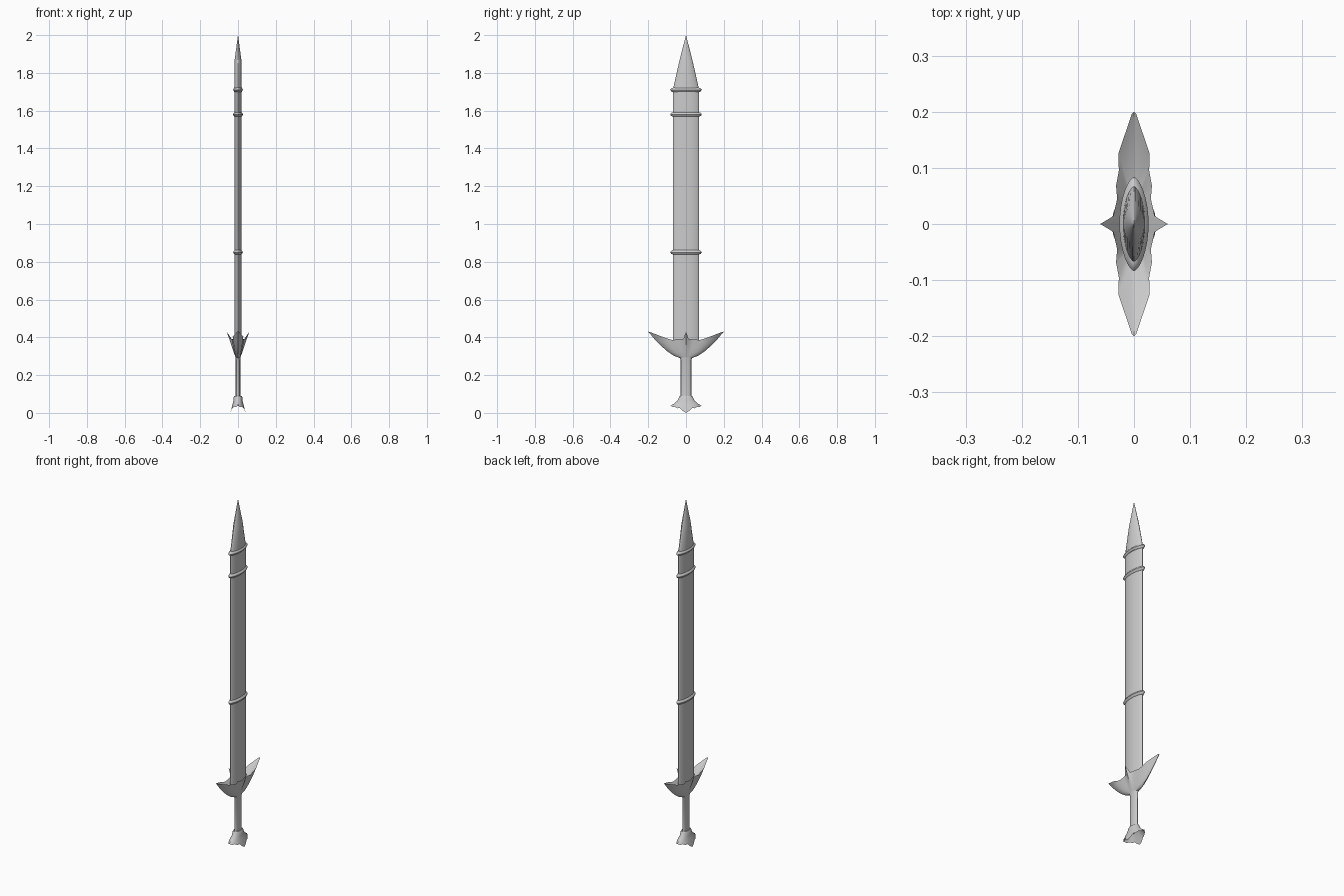
import bpy, bmesh, math

if "Cube" in bpy.data.objects:
    bpy.data.objects.remove(bpy.data.objects["Cube"])


def mirror4(quarter):
    """Closed ring from a quarter running from the +x axis to the +y axis."""
    half = quarter + [(-x, y, z) for x, y, z in quarter[-2::-1]]
    return half + [(x, -y, z) for x, y, z in half[-2:0:-1]]


def oval(a, b, z, n=8, power=1.0):
    """Elliptic ring; power below/above 1 makes it fuller/more lens-like."""
    return mirror4([(a * max(0, math.cos(i * math.pi / 2 / n)) ** power,
                     b * math.sin(i * math.pi / 2 / n), z) for i in range(n + 1)])


def loft(name, rings, angle=35):
    bm = bmesh.new()
    loops = [[bm.verts.new(p) for p in r] for r in rings]
    n = len(loops[0])
    for lo, hi in zip(loops, loops[1:]):
        for i in range(n):
            j = (i + 1) % n
            bm.faces.new((lo[i], lo[j], hi[j], hi[i]))
    bm.faces.new(loops[0][::-1])
    bm.faces.new(loops[-1])
    bmesh.ops.remove_doubles(bm, verts=bm.verts[:], dist=1e-5)
    bmesh.ops.recalc_face_normals(bm, faces=bm.faces[:])
    me = bpy.data.meshes.new(name)
    bm.to_mesh(me)
    bm.free()
    ob = bpy.data.objects.new(name, me)
    bpy.context.collection.objects.link(ob)
    bpy.ops.object.select_all(action='DESELECT')
    ob.select_set(True)
    bpy.context.view_layer.objects.active = ob
    bpy.ops.object.shade_smooth_by_angle(angle=math.radians(angle))
    return ob


def blend(lower, upper, t, bulge):
    """Ring between two rings; bulge lags the height where the ring reaches far in y."""
    out = []
    for p, q in zip(lower, upper):
        pw = 1 + bulge * min(1, abs(q[1]) / 0.1)
        out.append((p[0] + (q[0] - p[0]) * t, p[1] + (q[1] - p[1]) * t,
                    p[2] + (q[2] - p[2]) * t ** pw))
    return out


# long flat sheath body and the pointed tip
LENS = 1.3
loft("sheath", [oval(0.018, 0.069, z, 8, LENS) for z in (0.35, 1.71)])
loft("sheath_tip", [oval(0.020, 0.072, 1.70, 8, LENS),
                    oval(0.019, 0.036, 1.86, 8, LENS),
                    oval(0.0002, 0.0002, 2.0, 8, LENS)])

# raised bands
for k, z in enumerate((0.85, 1.58, 1.71)):
    loft(f"band_{k + 1}", [oval(a, b, z + dz, 8, LENS) for a, b, dz in
         ((0.017, 0.068, -0.012), (0.022, 0.078, -0.008), (0.026, 0.084, 0),
          (0.022, 0.078, 0.008), (0.017, 0.068, 0.012))])

# grip
loft("grip", [oval(a, b, z) for a, b, z in
     ((0.012, 0.028, 0.06), (0.012, 0.028, 0.282), (0.013, 0.031, 0.286), (0.013, 0.031, 0.30))])

# winged guard: flared cup with two long horns and two small front/back points
rim = mirror4([(0.060, 0, 0.430), (0.037, 0.014, 0.390), (0.030, 0.045, 0.392),
               (0.032, 0.068, 0.385), (0.027, 0.095, 0.392), (0.028, 0.125, 0.403),
               (0.004, 0.196, 0.430), (0, 0.200, 0.430)])
base = oval(0.012, 0.031, 0.29, 7)
loft("guard", [base] + [blend(base, rim, t, 0.5) for t in (0.2, 0.4, 0.6, 0.8)]
     + [rim, oval(0.016, 0.066, 0.365, 7)])

# flared pommel skirt with a scalloped, hollow lower edge
skirt = mirror4([(0.040, 0, 0.0), (0.037, 0.020, 0.012), (0.032, 0.032, 0.026),
                 (0.028, 0.045, 0.024), (0.020, 0.060, 0.033), (0.012, 0.072, 0.030),
                 (0, 0.081, 0.038)])
loft("pommel", [oval(0.019, 0.033, 0.09, 6), oval(0.023, 0.037, 0.083, 6),
                oval(0.024, 0.046, 0.064, 6), oval(0.028, 0.062, 0.050, 6), skirt,
                oval(0.022, 0.050, 0.055, 6), oval(0.012, 0.025, 0.07, 6)])
